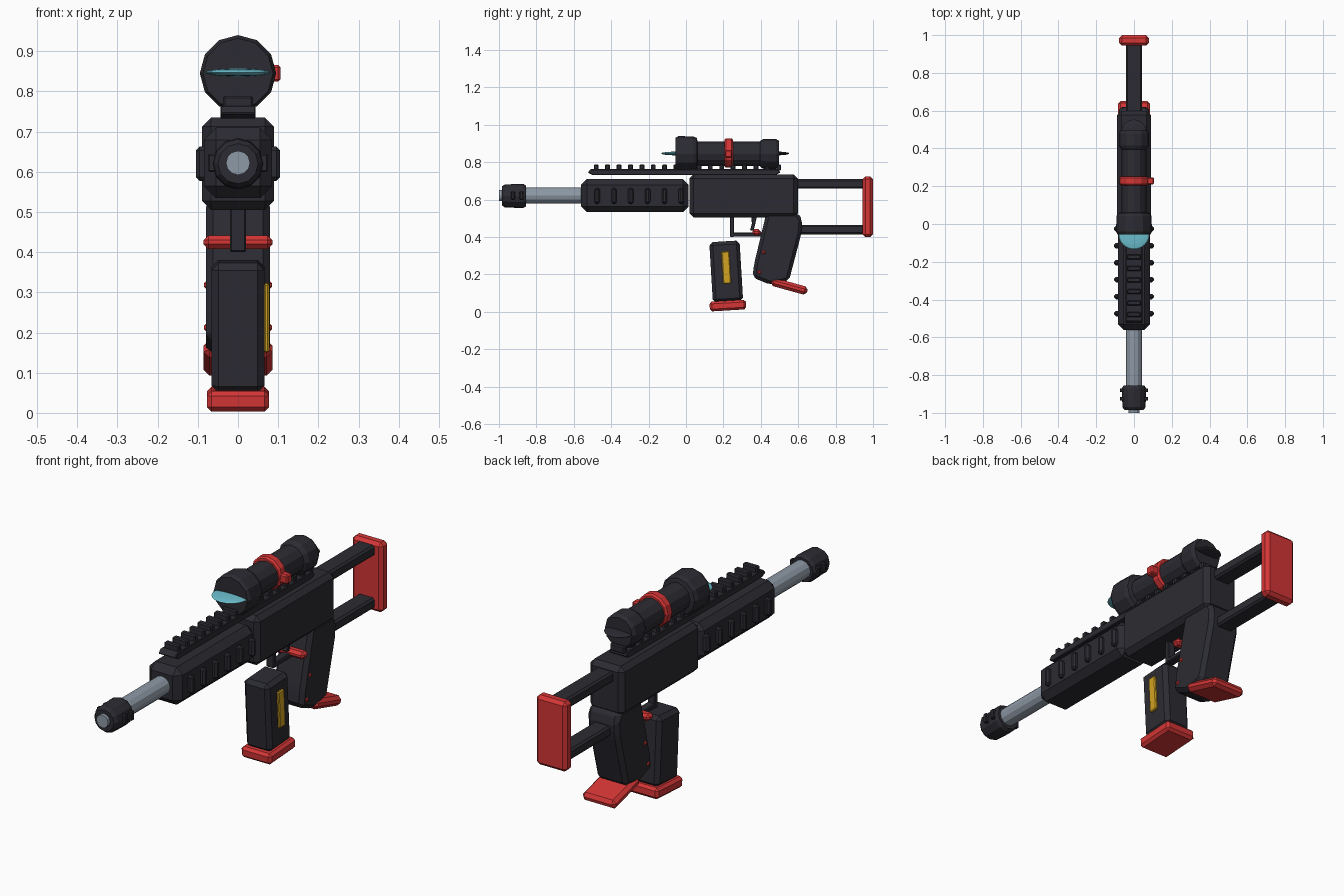
import bpy, bmesh, math
from mathutils import Matrix, Vector

if "Cube" in bpy.data.objects:
    bpy.data.objects.remove(bpy.data.objects["Cube"])


def material(name, rgb):
    m = bpy.data.materials.new(name)
    m.diffuse_color = (*rgb, 1)
    m.use_nodes = True
    m.node_tree.nodes["Principled BSDF"].inputs["Base Color"].default_value = m.diffuse_color
    return m


DARK = material("dark_polymer", (0.024, 0.024, 0.032))
RED = material("red", (0.66, 0.036, 0.036))
STEEL = material("steel_grey", (0.27, 0.32, 0.38))
CYAN = material("lens_cyan", (0.15, 0.52, 0.62))
YELLOW = material("yellow", (0.65, 0.37, 0.016))


def finish(name, bm, mat):
    bmesh.ops.recalc_face_normals(bm, faces=bm.faces)
    me = bpy.data.meshes.new(name)
    bm.to_mesh(me)
    bm.free()
    me.materials.append(mat)
    ob = bpy.data.objects.new(name, me)
    bpy.context.collection.objects.link(ob)
    return ob


def chamfer(bm, width):
    if width:
        bmesh.ops.bevel(bm, geom=bm.edges[:], offset=width, segments=1,
                        affect='EDGES', clamp_overlap=True)


def box(name, centre, size, mat, bevel=0.0, tilt=0.0):
    """Chamfered box, tilted about the x axis."""
    bm = bmesh.new()
    bmesh.ops.create_cube(bm, size=1)
    bmesh.ops.scale(bm, vec=size, verts=bm.verts)
    chamfer(bm, bevel)
    bmesh.ops.transform(bm, verts=bm.verts, matrix=Matrix.Translation(centre) @ Matrix.Rotation(tilt, 4, 'X'))
    return finish(name, bm, mat)


def prism(name, outline, half_width, mat, bevel=0.0):
    """Side outline in (y, z) extruded across x."""
    bm = bmesh.new()
    f = bm.faces.new([bm.verts.new((-half_width, y, z)) for y, z in outline])
    ext = bmesh.ops.extrude_face_region(bm, geom=[f])
    bmesh.ops.translate(bm, vec=(2 * half_width, 0, 0),
                        verts=[g for g in ext["geom"] if isinstance(g, bmesh.types.BMVert)])
    bmesh.ops.recalc_face_normals(bm, faces=bm.faces)
    chamfer(bm, bevel)
    return finish(name, bm, mat)


def lathe(name, profile, z, mat, sides=12):
    """(y, radius) profile turned about the y axis at height z."""
    bm = bmesh.new()
    rings = []
    for y, r in profile:
        rings.append([bm.verts.new((r * math.sin(2 * math.pi * i / sides), y,
                                    z + r * math.cos(2 * math.pi * i / sides))) for i in range(sides)])
    for a, b in zip(rings, rings[1:]):
        for i in range(sides):
            j = (i + 1) % sides
            bm.faces.new((a[i], a[j], b[j], b[i]))
    bm.faces.new(rings[0])
    bm.faces.new(rings[-1])
    return finish(name, bm, mat)


def flat_lens(name, y, radius, mat):
    """Lens flattened in height, so only a thin blade leaves the scope."""
    bm = bmesh.new()
    bmesh.ops.create_uvsphere(bm, u_segments=24, v_segments=8, radius=1)
    bmesh.ops.scale(bm, vec=(radius, radius, 0.01), verts=bm.verts)
    bmesh.ops.translate(bm, vec=(0, y, 0.847), verts=bm.verts)
    return finish(name, bm, mat)


# Barrel and muzzle brake
lathe("barrel", [(-1, .03), (-.9, .03), (-.88, .043), (-.5, .043)], .622, STEEL)
lathe("muzzle_brake", [(-.985, .05), (-.97, .061), (-.9, .064), (-.87, .064), (-.855, .056)], .62, DARK)
for i, y in enumerate((-.925, -.88)):
    box(f"muzzle_port_{i}", (0, y, .622), (.15, .02, .045), DARK, .004)

# Handguard with side ribs
box("handguard", (0, -.273, .622), (.17, .575, .175), DARK, .03)
for i in range(6):
    box(f"handguard_rib_{i}", (0, -.475 + .09 * i, .62), (.21, .028, .085), DARK, .009)

# Receiver
box("receiver", (0, .308, .62), (.178, .58, .23), DARK, .022)

# Top rail with teeth
prism("rail", [(-.525, .745), (-.5, .732), (.48, .732), (.505, .745), (.49, .763), (-.51, .763)],
      .044, DARK, .003)
for i in range(17):
    box(f"rail_tooth_{i}", (0, -.48 + .061 * i, .772), (.075, .026, .034), DARK, .005)

# Scope with ring, knob and lenses
lathe("scope_body", [(-.055, .087), (-.04, .095), (.04, .093), (.058, .085), (.062, .065), (.395, .065),
                     (.4, .072), (.415, .08), (.48, .08), (.497, .07)], .845, DARK)
lathe("scope_ring", [(.205, .07), (.213, .078), (.243, .078), (.251, .07)], .85, RED)
box("scope_knob", (.085, .228, .845), (.042, .038, .042), RED, .006)
flat_lens("front_lens", -.052, .082, CYAN)
flat_lens("rear_lens", .485, .068, DARK)

# Stock: two struts and a butt pad
box("upper_strut", (0, .765, .685), (.085, .39, .05), DARK, .009)
box("lower_strut", (0, .765, .44), (.085, .39, .05), DARK, .009)
box("butt_pad", (0, .972, .562), (.158, .056, .325), RED, .015)

# Pistol grip with red bars through it and a base plate
prism("grip", [(.43, .53), (.6, .53), (.622, .49), (.617, .42), (.55, .165), (.45, .145), (.355, .185), (.365, .26)],
      .08, DARK, .018)
box("grip_base", (0, .552, .137), (.172, .2, .045), RED, .015, -.27)
box("grip_front_bar", (0, .378, .425), (.172, .045, .034), RED, .012)
for i, (y, z) in enumerate(((.415, .318), (.392, .213))):
    box(f"grip_pin_{i}", (0, y, z), (.17, .02, .018), RED, .005)

# Trigger and guard
box("guard_front", (0, .246, .46), (.04, .022, .12), DARK, .004)
box("guard_bottom", (0, .33, .413), (.04, .19, .022), DARK, .004)
prism("trigger", [(.35, .52), (.382, .52), (.37, .47), (.362, .435), (.342, .435), (.352, .47)], .014, DARK, .003)

# Magazine with base and right side window strip
TILT = .06
box("magazine", (0, .215, .215), (.132, .162, .325), DARK, .018, TILT)
box("magazine_base", (0, .224, .034), (.155, .195, .052), RED, .012, TILT)
box("magazine_window", (.071, .215, .237), (.014, .042, .172), YELLOW, .004, TILT)
